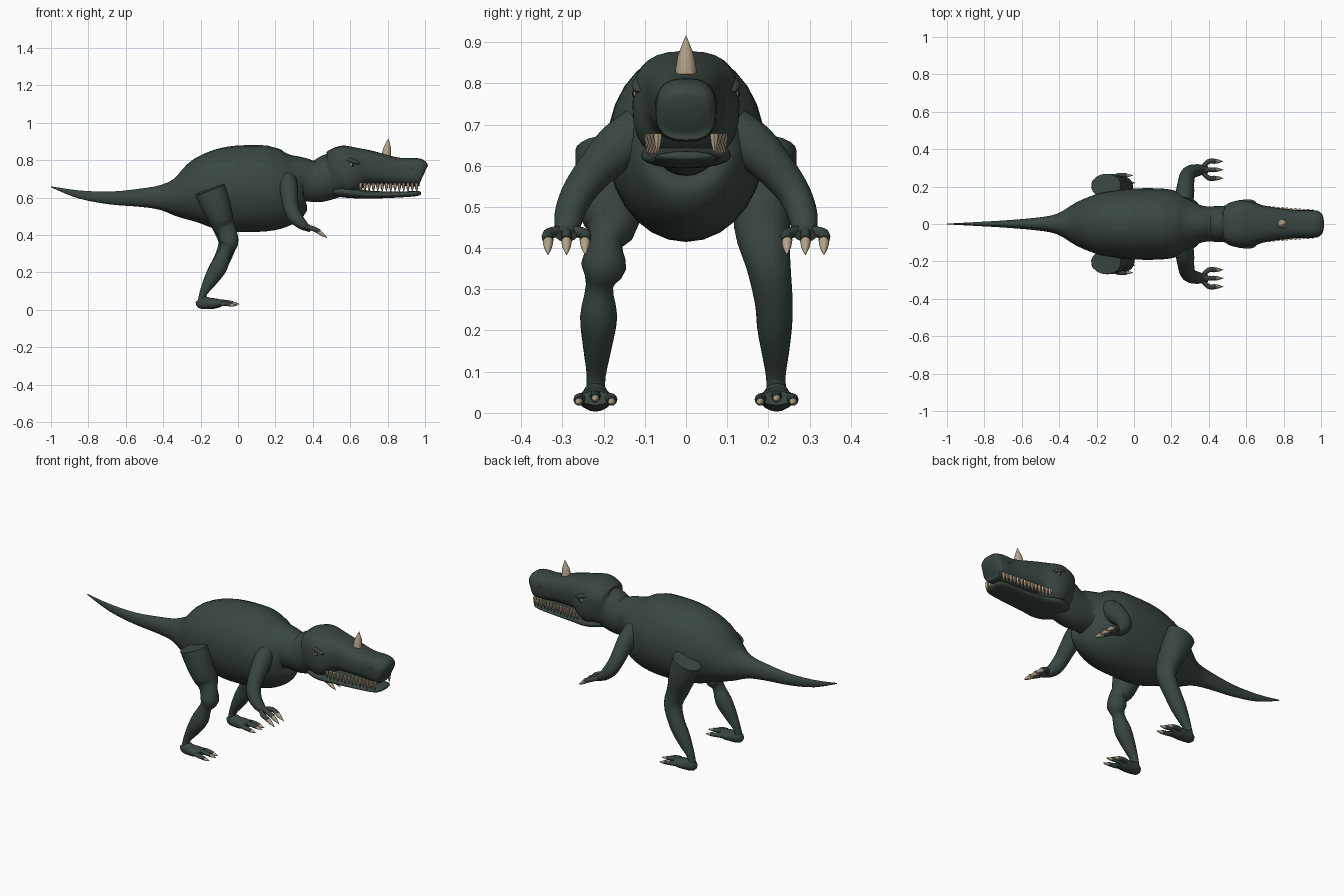
import bpy, math
from mathutils import Vector

cube = bpy.data.objects.get("Cube")
if cube:
    bpy.data.objects.remove(cube, do_unlink=True)


def material(name, color, rough=0.7):
    m = bpy.data.materials.new(name)
    m.use_nodes = True
    m.diffuse_color = (*color, 1)
    bsdf = m.node_tree.nodes["Principled BSDF"]
    bsdf.inputs["Base Color"].default_value = (*color, 1)
    bsdf.inputs["Roughness"].default_value = rough
    return m


HIDE = material("dark green hide", (0.042, 0.062, 0.055))
HORN = material("tan horn", (0.46, 0.37, 0.25))
EYE = material("amber eye", (0.40, 0.28, 0.12))
DARK = material("black pupil", (0.01, 0.01, 0.01))


def catmull(a, b, c, d, t):
    return [0.5 * (2 * q + (r - p) * t + (2 * p - 5 * q + 4 * r - s) * t * t
                   + (3 * q - p - 3 * r + s) * t ** 3)
            for p, q, r, s in zip(a, b, c, d)]


def loft(name, rings, mat, ref=(0, 1, 0), sides=16, power=2.0, steps=3, sharp=50):
    """Skin a tube over rings of (x, y, z, radius along ref, other radius)."""
    pad = [rings[0], *rings, rings[-1]]
    path = []
    for i in range(len(rings) - 1):
        path += [catmull(*pad[i:i + 4], k / steps) for k in range(steps)]
    path.append(rings[-1])
    verts, faces = [], []
    for i, ring in enumerate(path):
        before, after = path[max(i - 1, 0)], path[min(i + 1, len(path) - 1)]
        tangent = (Vector(after[:3]) - Vector(before[:3])).normalized()
        a = Vector(ref)
        a = (a - tangent * a.dot(tangent)).normalized()
        b = a.cross(tangent)
        for k in range(sides):
            ang = math.tau * k / sides
            c, s = math.cos(ang), math.sin(ang)
            u = math.copysign(abs(c) ** (2 / power), c) * max(ring[3], 0.0005)
            v = math.copysign(abs(s) ** (2 / power), s) * max(ring[4], 0.0005)
            verts.append(Vector(ring[:3]) + a * u + b * v)
    for i in range(len(path) - 1):
        for k in range(sides):
            p, q = i * sides + k, i * sides + (k + 1) % sides
            faces.append((p, p + sides, q + sides, q))
    faces.append(tuple(range(sides)))
    faces.append(tuple(reversed(range(len(verts) - sides, len(verts)))))
    mesh = bpy.data.meshes.new(name)
    mesh.from_pydata(verts, [], faces)
    return finish(name, mesh, mat, sharp)


def finish(name, mesh, mat, sharp=50):
    import bmesh
    bm = bmesh.new()
    bm.from_mesh(mesh)
    bmesh.ops.recalc_face_normals(bm, faces=bm.faces)
    bm.to_mesh(mesh)
    bm.free()
    mesh.materials.append(mat)
    for f in mesh.polygons:
        f.use_smooth = True
    mesh.set_sharp_from_angle(angle=math.radians(sharp))
    ob = bpy.data.objects.new(name, mesh)
    bpy.context.collection.objects.link(ob)
    return ob


def profile(name, rows, **kw):
    """Loft from side-on rows of (x, top, bottom, half width)."""
    return loft(name, [(x, 0, (t + b) / 2, w, (t - b) / 2) for x, t, b, w in rows], HIDE, **kw)


def ball(name, loc, size, mat):
    bpy.ops.mesh.primitive_uv_sphere_add(segments=16, ring_count=8, location=loc)
    ob = bpy.context.object
    ob.name, ob.scale = name, size
    ob.data.materials.append(mat)
    bpy.ops.object.shade_smooth()
    return ob


def spike(name, base, tip, r, ref=(0, 1, 0), sides=8):
    """Slightly bulging claw, tooth or horn."""
    mid = Vector(base).lerp(Vector(tip), 0.5)
    return loft(name, [(*base, r, r), (*mid, r * 0.75, r * 0.75), (*tip, 0, 0)],
                HORN, ref, sides, steps=2)


# Torso, neck and tail
profile("body", [
    (-1, .66, .655, .002), (-.85, .638, .595, .010), (-.68, .632, .563, .020),
    (-.52, .648, .55, .034), (-.41, .668, .532, .055), (-.31, .717, .488, .115),
    (-.2, .81, .444, .16), (-.1, .858, .423, .18), (0, .878, .415, .19),
    (.14, .88, .419, .19), (.22, .877, .44, .178), (.29, .866, .49, .145),
    (.34, .82, .57, .108), (.38, .80, .578, .095), (.43, .80, .575, .095),
    (.49, .83, .59, .098), (.56, .86, .62, .10)], sides=28)

# Upper head and lower jaw
profile("head", [
    (.47, .81, .63, .085), (.505, .84, .61, .105), (.545, .87, .61, .123),
    (.59, .88, .615, .13), (.635, .872, .64, .122), (.68, .858, .665, .103),
    (.74, .842, .67, .09), (.82, .82, .668, .08), (.88, .811, .664, .074),
    (.94, .812, .658, .074), (.98, .803, .662, .071), (.995, .775, .68, .055)],
    sides=28, power=2.7)
profile("lower_jaw", [
    (.51, .66, .61, .08), (.56, .66, .601, .105), (.62, .65, .596, .108),
    (.70, .637, .594, .09), (.82, .632, .598, .08), (.92, .634, .604, .074),
    (.965, .635, .61, .06), (.978, .628, .618, .03)], sides=24, power=2.4)
spike("nose_horn", (.792, 0, .815), (.804, 0, .916), .027, sides=16)

for side, s in (("left", 1), ("right", -1)):
    # Eyes, brows and nostrils
    ball(f"{side}_eye", (.61, s * .118, .775), (.017, .012, .011), EYE)
    ball(f"{side}_pupil", (.614, s * .127, .775), (.006, .004, .008), DARK)
    brow = ball(f"{side}_brow", (.61, s * .112, .795), (.045, .02, .014), HIDE)
    brow.rotation_euler.y = math.radians(18)
    ball(f"{side}_nostril", (.925, s * .0735, .755), (.012, .003, .009), HIDE)

    # Upper teeth
    for i in range(14):
        t = i / 13
        x, y = .655 + .30 * t, s * (.092 - .024 * t)
        spike(f"{side}_tooth_{i + 1}", (x, y, .678), (x, y * 1.02, .63 - .005 * (i % 2)),
              .0105, ref=(1, 0, 0), sides=6)

    # Arm, three fingers and claws
    loft(f"{side}_arm", [
        (.265, s * .11, .685, .05, .06), (.272, s * .165, .645, .05, .058),
        (.277, s * .215, .595, .045, .048), (.285, s * .258, .54, .041, .041),
        (.308, s * .28, .492, .038, .037), (.345, s * .288, .455, .028, .032),
        (.368, s * .29, .44, .02, .024), (.39, s * .29, .43, .016, .026)],
        HIDE, ref=(1, 0, 0))
    for i, dy in enumerate((-.045, 0, .045)):
        y = s * (.29 + dy)
        loft(f"{side}_finger_{i + 1}", [
            (.365, s * (.29 + dy * .3), .442, .012, .013), (.40, y, .434, .013, .014),
            (.435, y, .418, .013, .013)], HIDE, sides=10)
        spike(f"{side}_hand_claw_{i + 1}", (.425, y, .422), (.478, y, .383), .0135, sides=10)

    # Foot, three toes and claws
    fy = s * .22
    loft(f"{side}_foot", [
        (-.212, fy, .055, .015, .02), (-.195, fy, .042, .03, .036),
        (-.155, fy, .034, .037, .031), (-.115, fy, .034, .043, .026),
        (-.085, fy, .036, .038, .017)], HIDE)
    for i, dy in enumerate((-.04, 0, .04)):
        y, x, z = fy + dy, -.04 + .012 * (dy == 0), .028 + .008 * (dy == 0)
        loft(f"{side}_toe_{i + 1}", [
            (-.12, fy + dy * .6, .034, .014, .016), (-.08, y, z + .006, .013, .013),
            (x, y, z, .011, .011)], HIDE, sides=10)
        spike(f"{side}_foot_claw_{i + 1}", (x - .008, y, z), (x + .036, y, z - .006), .010)

# Legs: the right one has a pronounced knee, the left one tapers smoothly
loft("right_leg", [
    (-.15, -.205, .643, .064, .085), (-.115, -.195, .55, .072, .078),
    (-.08, -.182, .46, .068, .062), (-.058, -.196, .415, .042, .052),
    (-.048, -.2, .355, .055, .05), (-.068, -.21, .31, .033, .034),
    (-.10, -.212, .235, .045, .047), (-.145, -.215, .16, .035, .038),
    (-.185, -.218, .09, .023, .021), (-.195, -.22, .045, .024, .02)], HIDE, sides=18)
loft("left_leg", [
    (-.15, .205, .643, .064, .085), (-.115, .195, .55, .072, .078),
    (-.08, .185, .45, .068, .06), (-.055, .2, .36, .054, .05),
    (-.085, .213, .27, .046, .045), (-.12, .215, .205, .042, .044),
    (-.155, .217, .145, .033, .034), (-.185, .218, .09, .024, .021),
    (-.195, .22, .045, .024, .02)], HIDE, sides=18)
